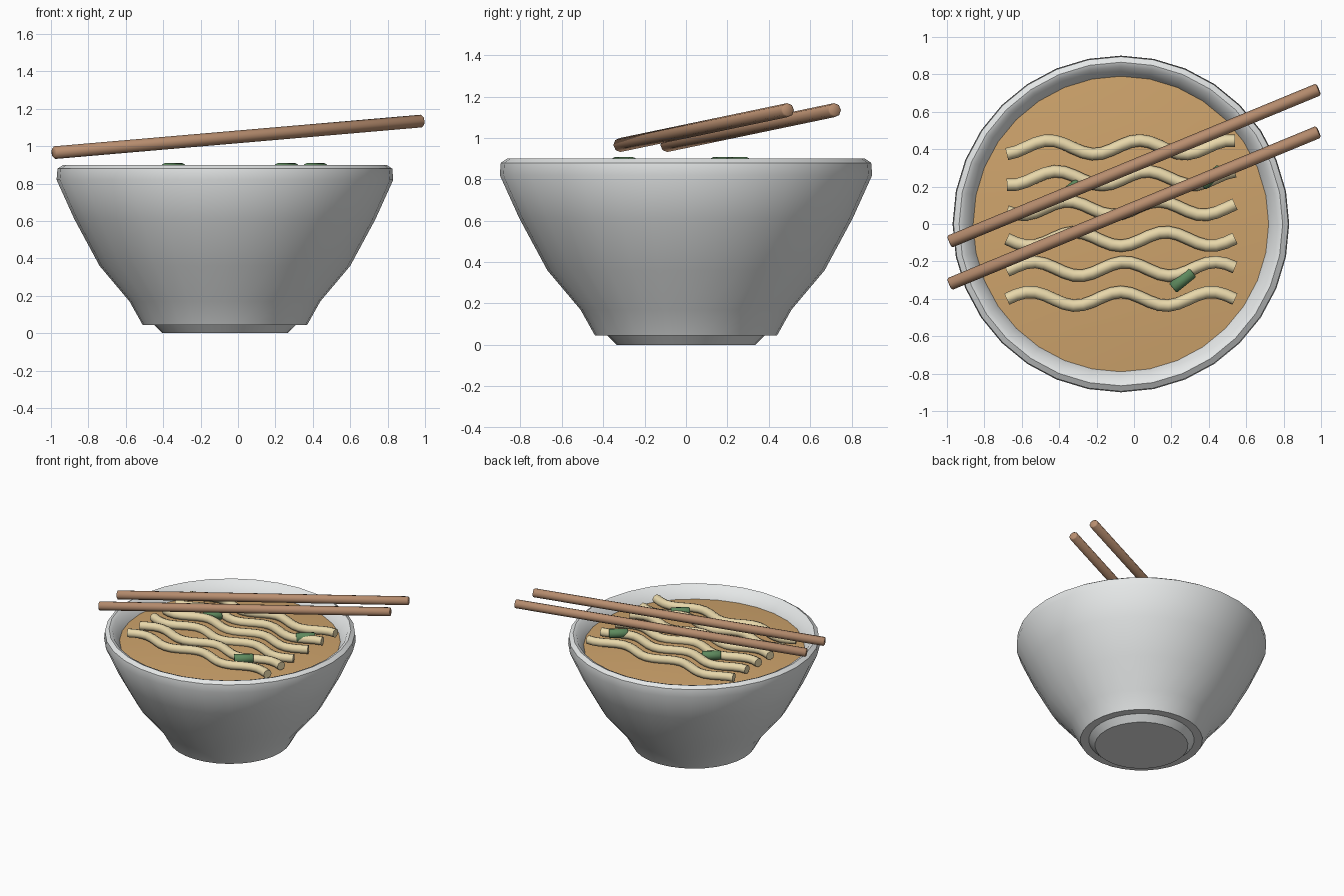
import bpy, bmesh, math
from mathutils import Vector

if "Cube" in bpy.data.objects:
    bpy.data.objects.remove(bpy.data.objects["Cube"])

CX = -0.07  # bowl axis


def material(name, rgb):
    m = bpy.data.materials.new(name)
    m.diffuse_color = (*rgb, 1)
    m.use_nodes = True
    m.node_tree.nodes["Principled BSDF"].inputs["Base Color"].default_value = m.diffuse_color
    return m


WHITE = material("white_ceramic", (0.80, 0.82, 0.82))
BROTH = material("broth_brown", (0.62, 0.37, 0.15))
NOODLE = material("noodle_cream", (0.84, 0.71, 0.42))
WOOD = material("wood_brown", (0.48, 0.27, 0.16))
GREEN = material("onion_green", (0.11, 0.25, 0.11))


def finish(obj, mat, angle):
    obj.data.materials.clear()
    obj.data.materials.append(mat)
    bpy.ops.object.select_all(action='DESELECT')
    obj.select_set(True)
    bpy.context.view_layer.objects.active = obj
    bpy.ops.object.shade_smooth_by_angle(angle=math.radians(angle))
    return obj


def lathe(name, profile, mat, angle, seg=32):
    """Spin an (r, z) profile about the bowl axis."""
    bm = bmesh.new()
    rings = []
    for r, z in profile:
        if r == 0:
            rings.append([bm.verts.new((CX, 0, z))])
        else:
            rings.append([bm.verts.new((CX + r * math.cos(2 * math.pi * k / seg),
                                        r * math.sin(2 * math.pi * k / seg), z))
                          for k in range(seg)])
    for a, b in zip(rings, rings[1:]):
        for k in range(seg):
            n = (k + 1) % seg
            if len(a) == 1:
                bm.faces.new((a[0], b[n], b[k]))
            elif len(b) == 1:
                bm.faces.new((a[k], a[n], b[0]))
            else:
                bm.faces.new((a[k], a[n], b[n], b[k]))
    bmesh.ops.recalc_face_normals(bm, faces=bm.faces)
    me = bpy.data.meshes.new(name)
    bm.to_mesh(me)
    bm.free()
    obj = bpy.data.objects.new(name, me)
    bpy.context.collection.objects.link(obj)
    return finish(obj, mat, angle)


def rod(name, a, b, radius, mat, sides, bevel):
    """Cylinder from a to b with softened ends."""
    a, b = Vector(a), Vector(b)
    bpy.ops.mesh.primitive_cylinder_add(vertices=sides, radius=radius, depth=(b - a).length)
    obj = bpy.context.object
    obj.name = name
    obj.location = (a + b) / 2
    obj.rotation_euler = (b - a).to_track_quat('Z', 'Y').to_euler()
    mod = obj.modifiers.new("bevel", 'BEVEL')
    mod.width = bevel
    mod.segments = 1
    mod.limit_method = 'ANGLE'
    mod.angle_limit = math.radians(60)
    bpy.ops.object.modifier_apply(modifier=mod.name)
    return finish(obj, mat, 50)


# Bowl: outside wall, rounded rim, inside wall
lathe("bowl", [(0, 0.045), (0.44, 0.045), (0.51, 0.17), (0.67, 0.36), (0.805, 0.61),
               (0.90, 0.82), (0.895, 0.88), (0.865, 0.90), (0.84, 0.89), (0.79, 0.81),
               (0.71, 0.61), (0.57, 0.36), (0.40, 0.19), (0, 0.13)], WHITE, 50)

# Foot ring under the bowl
lathe("bowl_foot", [(0, 0), (0.335, 0), (0.38, 0.045), (0, 0.045)], WHITE, 30)

# Slightly domed broth surface
lathe("broth", [(0.79, 0.81), (0.6, 0.828), (0.4, 0.84), (0.2, 0.848), (0, 0.85)], BROTH, 60)

# Wavy noodles: (row centre, x of a wave peak)
ROWS = [(0.41, 0.03), (0.245, 0.07), (0.085, 0.13), (-0.08, 0.17), (-0.24, -0.05), (-0.40, -0.07)]
for i, (y0, peak) in enumerate(ROWS):
    cu = bpy.data.curves.new("noodle_path", 'CURVE')
    cu.dimensions = '3D'
    cu.bevel_depth = 0.033
    cu.bevel_resolution = 2
    cu.use_fill_caps = True
    sp = cu.splines.new('POLY')
    n = 24
    sp.points.add(n)
    for k, p in enumerate(sp.points):
        x = -0.68 + 1.22 * k / n
        p.co = (x, y0 + 0.037 * math.cos(2 * math.pi * (x - peak) / 0.485), 0.865, 1)
    obj = bpy.data.objects.new(f"noodle_{i + 1}", cu)
    bpy.context.collection.objects.link(obj)
    bpy.ops.object.select_all(action='DESELECT')
    obj.select_set(True)
    bpy.context.view_layer.objects.active = obj
    bpy.ops.object.convert(target='MESH')
    finish(bpy.context.object, NOODLE, 50)

# Spring onion pieces
for i, (x, y) in enumerate([(-0.345, 0.175), (0.415, 0.25), (0.26, -0.30)]):
    dx, dy = 0.068 * math.cos(math.radians(39)), 0.068 * math.sin(math.radians(39))
    rod(f"spring_onion_{i + 1}", (x - dx, y - dy, 0.875), (x + dx, y + dy, 0.875),
        0.034, GREEN, 10, 0.006)

# Pair of chopsticks resting across the bowl
for i, y in enumerate((-0.095, -0.322)):
    rod(f"chopstick_{i + 1}", (-0.987, y, 0.965), (0.987, y + 0.815, 1.135), 0.034, WOOD, 8, 0.007)
